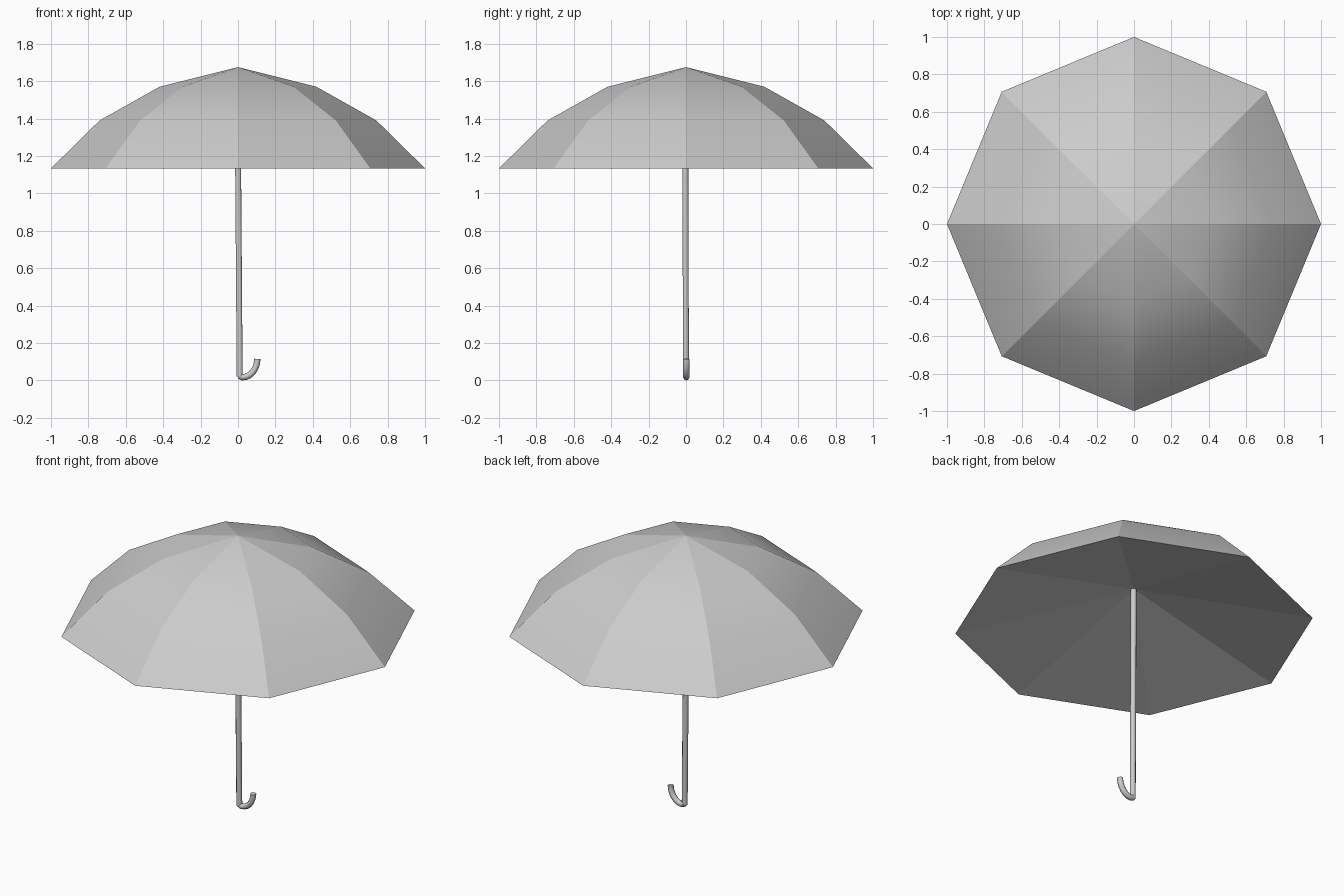
import bpy, bmesh, math

if "Cube" in bpy.data.objects:
    bpy.data.objects.remove(bpy.data.objects["Cube"])


def ring_sheet(name, rings, apex, sides=8, flip=False):
    # dome of stacked rings closed by an apex; ribs sharp, panels smooth
    bm = bmesh.new()
    loops = [[bm.verts.new((r * math.cos(math.tau * i / sides),
                            r * math.sin(math.tau * i / sides), z))
              for i in range(sides)] for r, z in rings]
    top = bm.verts.new((0, 0, apex))
    for i in range(sides):
        j = (i + 1) % sides
        for a, b in zip(loops, loops[1:]):
            bm.faces.new((a[i], a[j], b[j], b[i]))
        bm.faces.new((loops[-1][i], loops[-1][j], top))
    for f in bm.faces:
        f.smooth = True
    for e in bm.edges:
        e.smooth = abs(e.verts[0].co.z - e.verts[1].co.z) < 1e-4
    if flip:
        bmesh.ops.reverse_faces(bm, faces=bm.faces[:])
    me = bpy.data.meshes.new(name)
    bm.to_mesh(me)
    bm.free()
    ob = bpy.data.objects.new(name, me)
    bpy.context.collection.objects.link(ob)
    return ob


def tube(name, points, radius):
    # round bar swept along a path
    cu = bpy.data.curves.new(name, 'CURVE')
    cu.dimensions = '3D'
    cu.bevel_depth = radius
    cu.bevel_resolution = 2
    cu.use_fill_caps = True
    sp = cu.splines.new('POLY')
    sp.points.add(len(points) - 1)
    for p, co in zip(sp.points, points):
        p.co = (*co, 1)
    sp.use_smooth = True
    ob = bpy.data.objects.new(name, cu)
    bpy.context.collection.objects.link(ob)
    return ob


# canopy and its shallow conical lining
ring_sheet("canopy", [(1, 1.134), (0.74, 1.39), (0.42, 1.57)], 1.675)
ring_sheet("lining", [(1, 1.134)], 1.37, flip=True)

# shaft, leaning very slightly
tube("shaft", [(0.009, 0.0, 0.02), (-0.001, -0.004, 1.375)], 0.017)

# hooked handle
hook = [(0.006, 0.002, 0.026)]
for k in range(9):
    a = math.radians(-90 + 90 * k / 8)
    hook.append((0.024 + 0.079 * math.cos(a), 0.002, 0.115 + 0.098 * math.sin(a)))
tube("handle", hook, 0.017)
